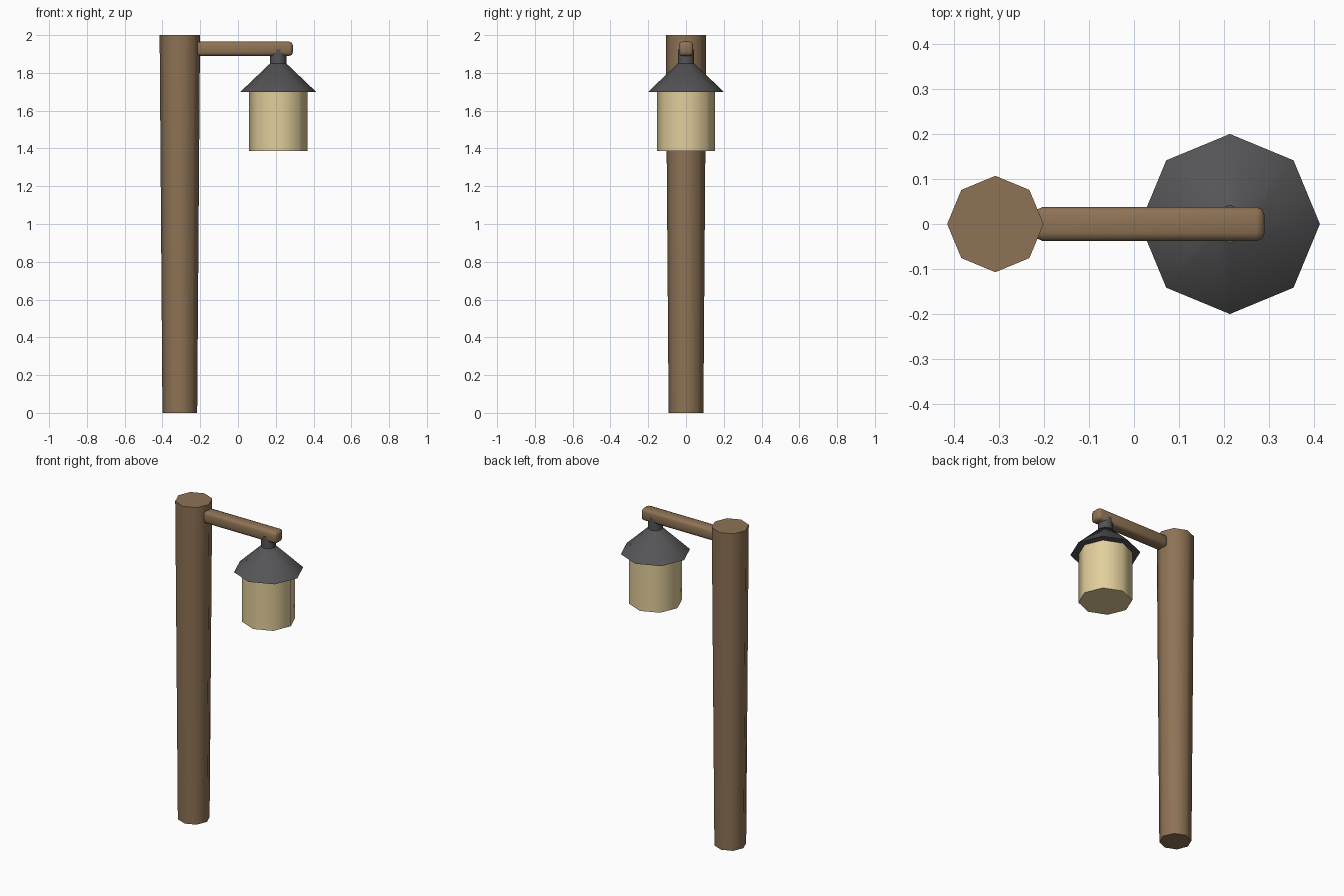
import bpy
from math import radians

if "Cube" in bpy.data.objects:
    bpy.data.objects.remove(bpy.data.objects["Cube"])


def material(name, rgb):
    m = bpy.data.materials.new(name)
    m.diffuse_color = (*rgb, 1)
    m.use_nodes = True
    m.node_tree.nodes["Principled BSDF"].inputs["Base Color"].default_value = m.diffuse_color
    return m


WOOD = material("wood", (0.27, 0.17, 0.09))
IRON = material("iron", (0.09, 0.09, 0.095))
GLOW = material("glow", (0.76, 0.62, 0.33))


def finish(name, mat):
    ob = bpy.context.object
    ob.name = name
    ob.data.materials.append(mat)
    bpy.ops.object.shade_smooth_by_angle(angle=radians(50))
    return ob


def octagon(name, x, z0, z1, r0, r1, mat):
    """Eight-sided tapered prism with corners on the x and y axes."""
    bpy.ops.mesh.primitive_cone_add(vertices=8, radius1=r0, radius2=r1,
                                    depth=z1 - z0, location=(x, 0, (z0 + z1) / 2))
    return finish(name, mat)


POST_X, LAMP_X = -0.308, 0.213

# Post, slightly wider at the top
octagon("post", POST_X, 0, 2.0, 0.092, 0.107, WOOD)

# Arm with rounded edges
x0, x1, z0, z1, w = -0.22, 0.29, 1.89, 1.965, 0.076
bpy.ops.mesh.primitive_cube_add(size=1, location=((x0 + x1) / 2, 0, (z0 + z1) / 2))
arm = bpy.context.object
arm.scale = (x1 - x0, w, z1 - z0)
bpy.ops.object.transform_apply(location=False, rotation=False, scale=True)
bevel = arm.modifiers.new("bevel", 'BEVEL')
bevel.width = 0.018
bevel.segments = 2
bpy.ops.object.modifier_apply(modifier="bevel")
finish("arm", WOOD)

# Lantern: glowing body, flared roof and hanging neck
octagon("lantern_body", LAMP_X, 1.386, 1.70, 0.154, 0.154, GLOW)
octagon("lantern_roof", LAMP_X, 1.70, 1.85, 0.2, 0.043, IRON)
octagon("lantern_neck", LAMP_X, 1.85, 1.924, 0.043, 0.043, IRON)
